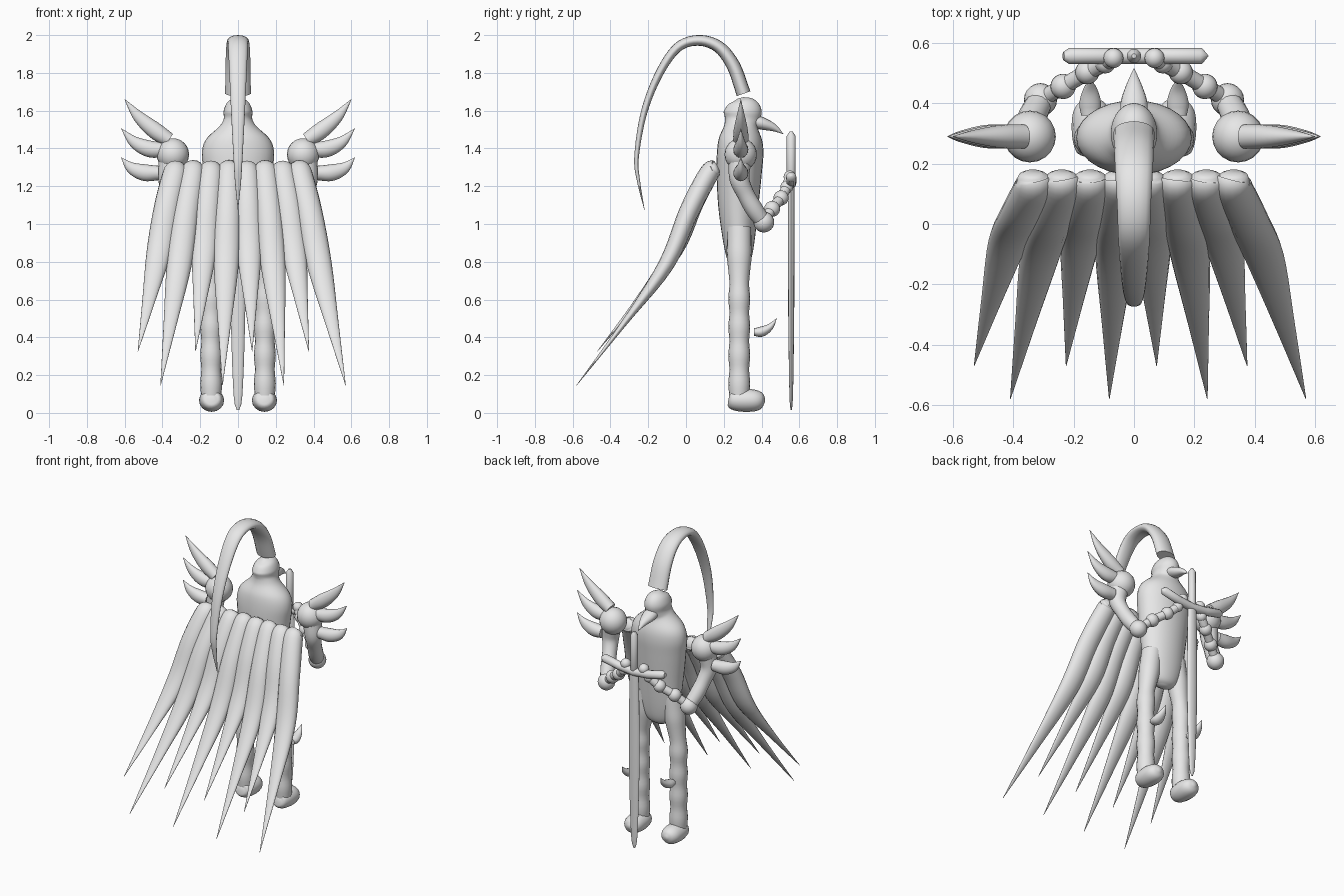
import bpy, bmesh, math
from mathutils import Vector

old = bpy.data.objects.get("Cube")
if old:
    bpy.data.objects.remove(old, do_unlink=True)

grey = bpy.data.materials.new("plain_grey")
grey.use_nodes = True
grey.diffuse_color = (0.8, 0.8, 0.8, 1)
grey.node_tree.nodes["Principled BSDF"].inputs["Base Color"].default_value = (0.8, 0.8, 0.8, 1)


def finish(name, bm):
    bmesh.ops.recalc_face_normals(bm, faces=bm.faces)
    mesh = bpy.data.meshes.new(name)
    bm.to_mesh(mesh)
    bm.free()
    mesh.materials.append(grey)
    obj = bpy.data.objects.new(name, mesh)
    bpy.context.collection.objects.link(obj)
    bpy.ops.object.select_all(action='DESELECT')
    obj.select_set(True)
    bpy.context.view_layer.objects.active = obj
    bpy.ops.object.shade_smooth_by_angle(angle=math.radians(50))


def spline(keys, steps):
    """Catmull-Rom curve through a list of equal-length vectors."""
    keys = [Vector(k) for k in keys]
    ext = [keys[0] * 2 - keys[1]] + keys + [keys[-1] * 2 - keys[-2]]
    out = []
    for a, b, c, d in zip(ext, ext[1:], ext[2:], ext[3:]):
        for i in range(steps):
            t = i / steps
            out.append(b + (c - a) * (t / 2) + (a * 2 - b * 5 + c * 4 - d) * (t * t / 2)
                       + (b * 3 - a - c * 3 + d) * (t ** 3 / 2))
    return out + [keys[-1]]


def sweep(name, path, radii, side=(1, 0, 0), sides=16, steps=5):
    """Elliptical tube: radii are (along side axis, across it) at each path point."""
    pts, rad = spline(path, steps), spline(radii, steps)
    bm = bmesh.new()
    rings = []
    for i, (p, r) in enumerate(zip(pts, rad)):
        tan = (pts[min(i + 1, len(pts) - 1)] - pts[max(i - 1, 0)]).normalized()
        u = Vector(side)
        u = (u - tan * u.dot(tan)).normalized()
        v = tan.cross(u)
        angles = [2 * math.pi * k / sides for k in range(sides)]
        rings.append([bm.verts.new(p + u * max(r[0], .001) * math.cos(a)
                                   + v * max(r[1], .001) * math.sin(a)) for a in angles])
    for a, b in zip(rings, rings[1:]):
        for k in range(sides):
            j = (k + 1) % sides
            bm.faces.new((a[k], a[j], b[j], b[k]))
    bm.faces.new(rings[0])
    bm.faces.new(rings[-1])
    finish(name, bm)


def ball(name, pos, r):
    bm = bmesh.new()
    bmesh.ops.create_uvsphere(bm, u_segments=20, v_segments=12, radius=r)
    bmesh.ops.translate(bm, verts=bm.verts, vec=pos)
    finish(name, bm)


def round_radii(*values):
    return [(v, v) for v in values]


# Body and head: height, centre y, half width, half depth
body = [(.765, .282, .03, .02), (.8, .282, .095, .058), (.9, .28, .137, .082),
        (1.1, .277, .162, .107), (1.28, .282, .183, .12), (1.38, .287, .191, .123),
        (1.45, .288, .168, .114), (1.515, .292, .1, .09), (1.555, .298, .076, .093),
        (1.6, .3, .076, .1), (1.645, .295, .055, .072), (1.668, .29, .012, .015)]
sweep("body", [(0, y, z) for z, y, a, b in body], [(a, b) for z, y, a, b in body], sides=28)

# Beak
sweep("beak", [(0, .36, 1.545), (0, .41, 1.53), (0, .465, 1.51), (0, .515, 1.477)],
      [(.046, .036), (.043, .032), (.024, .02), (.001, .001)])

# Crest plume arching from the crown to the back
sweep("crest_plume",
      [(0, .305, 1.69), (0, .25, 1.84), (0, .17, 1.94), (0, .06, 1.972), (0, -.05, 1.93),
       (0, -.15, 1.78), (0, -.225, 1.58), (0, -.262, 1.35), (0, -.25, 1.22), (0, -.22, 1.075)],
      [(.068, .038), (.066, .036), (.062, .032), (.056, .028), (.052, .025),
       (.045, .021), (.036, .017), (.024, .012), (.016, .008), (.001, .001)])

# Back feathers: roots point forward, then bend down; alternating short and long
bases = (-.335, -.24, -.145, -.048, .048, .145, .24, .33)
tips = (-.53, -.41, -.225, -.082, .075, .243, .375, .57)
for i, (b, t) in enumerate(zip(bases, tips)):
    end_y, end_z = (-.58, .145) if i % 2 else (-.47, .325)
    path = [(b, .17, 1.3), (b, .155, 1.292), (b, .12, 1.265)]
    for s, bow in ((.2, .042), (.42, .085), (.7, .05), (1, 0)):
        path.append((b + (t - b) * s, .122 + (end_y - .122) * s + bow * .8,
                     1.322 + (end_z - 1.322) * s - bow * .5))
    sweep(f"back_feather_{i + 1}", path,
          [(.03, .025), (.052, .043), (.064, .053), (.068, .052), (.066, .042),
           (.035, .016), (.001, .001)])

for label, s in (("left", 1), ("right", -1)):
    # Leg with soft ridges, widening into the hip and joined to the foot
    heights = [.98 - .075 * i for i in range(13)]
    leg = [(s * (.142 - .05 * max(0, (z - .65) / .33)), .282, z) for z in heights]
    ridges = [.066] * 3 + [.055 + .003 * (-1) ** i for i in range(10)]
    sweep(f"{label}_leg", leg, round_radii(*ridges), steps=3)
    sweep(f"{label}_foot",
          [(s * .14, .225, .072), (s * .14, .238, .07), (s * .14, .29, .067), (s * .14, .36, .066),
           (s * .14, .4, .068), (s * .14, .419, .068)],
          [(.02, .02), (.05, .048), (.065, .06), (.064, .058), (.045, .042), (.01, .01)])
    sweep(f"{label}_shin_thorn",
          [(s * .145, .36, .428), (s * .145, .4, .43), (s * .145, .445, .455), (s * .145, .48, .5)],
          [(.03, .02), (.036, .027), (.024, .018), (.001, .001)])

    # Shoulder and its three curved spikes
    ball(f"{label}_shoulder", (s * .345, .29, 1.368), .086)
    for part, pts in (
            ("upper", ((.365, 1.445), (.44, 1.495), (.528, 1.57), (.6, 1.66))),
            ("middle", ((.39, 1.392), (.47, 1.398), (.55, 1.435), (.618, 1.505))),
            ("lower", ((.42, 1.27), (.495, 1.272), (.565, 1.298), (.618, 1.352)))):
        sweep(f"{label}_{part}_spike", [(s * x, .29, z) for x, z in pts],
              [(.04, .038), (.038, .044), (.022, .03), (.001, .001)], side=(0, 1, 0))

    # Upper arm and beaded forearm
    sweep(f"{label}_upper_arm",
          [(s * .36, .285, 1.33), (s * .37, .283, 1.24), (s * .355, .315, 1.16),
           (s * .335, .36, 1.08), (s * .31, .41, 1.01)],
          round_radii(.06, .053, .046, .047, .042))
    beads = [((.31, .412, 1.01), .055), ((.235, .456, 1.08), .042), ((.155, .503, 1.138), .04),
             ((.095, .533, 1.195), .034), ((.068, .55, 1.25), .033)]
    joints = [(s * x, y, z) for (x, y, z), r in beads]
    sweep(f"{label}_forearm", joints, round_radii(*[.027] * len(joints)), side=(0, 0, 1))
    for i, (p, (_, r)) in enumerate(zip(joints, beads)):
        ball(f"{label}_arm_bead_{i + 1}", p, r)

# Sword held point down: grip, drooping guard with bevelled ends, tapering blade
Y = .557
sweep("sword_grip", [(0, Y, z) for z in (1.2, 1.23, 1.465, 1.49)],
      round_radii(.008, .024, .024, .008), sides=12, steps=1)
guard = [(-.234, 1.254), (-.215, 1.25), (-.11, 1.226), (0, 1.215), (.11, 1.226),
         (.225, 1.25), (.246, 1.254)]
sweep("sword_guard", [(x, Y, z) for x, z in guard],
      round_radii(.014, *[.027] * 5, .002), side=(0, 1, 0), sides=12, steps=1)
sweep("sword_blade", [(0, Y, z) for z in (1.24, 1.15, .7, .35, .08, .015)],
      [(.03, .016), (.034, .018), (.04, .017), (.034, .014), (.022, .009), (.006, .003)],
      sides=12, steps=3)
